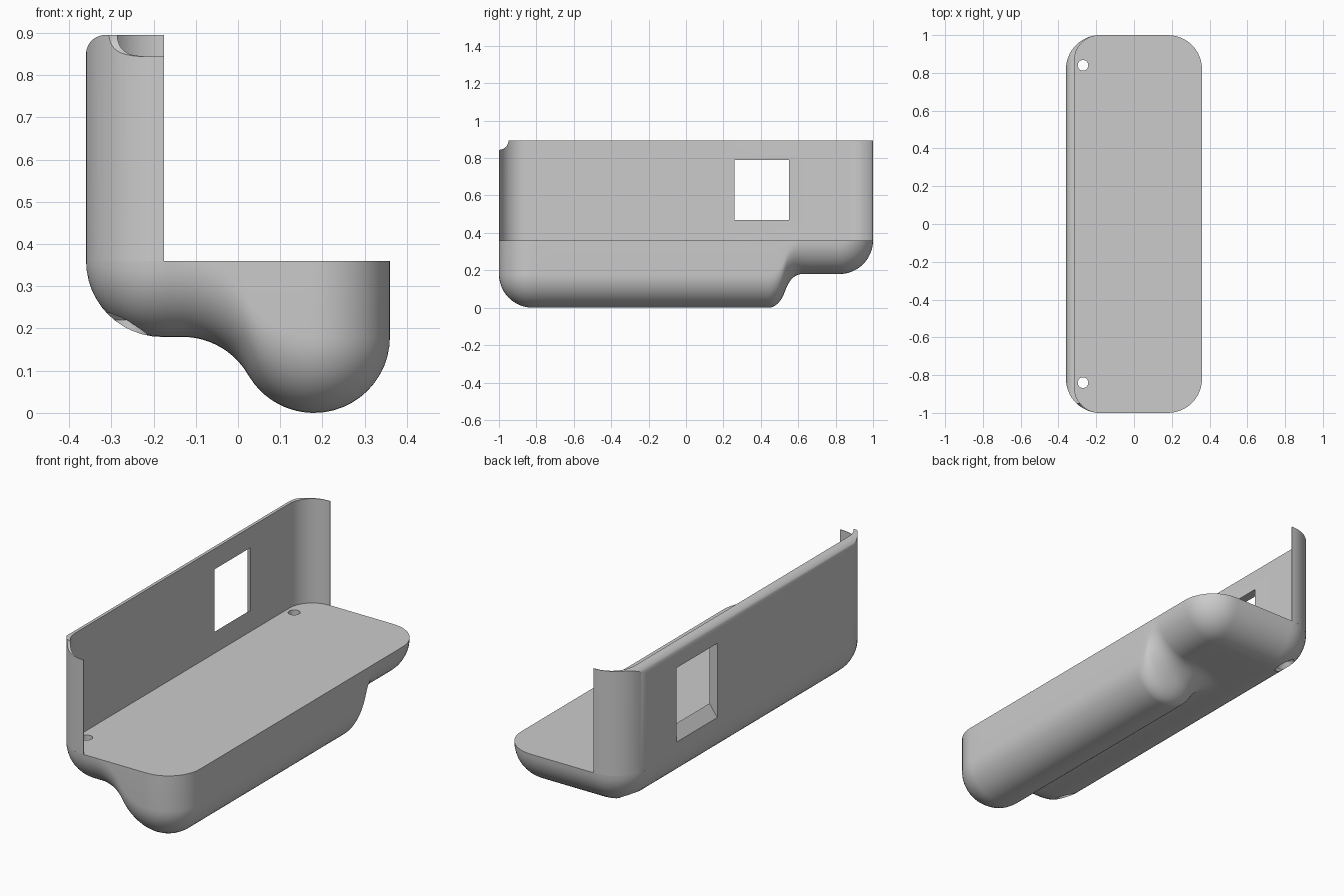
import bpy, bmesh, math
from math import sin, cos, pi, sqrt, hypot

cube = bpy.data.objects.get("Cube")
if cube:
    bpy.data.objects.remove(cube, do_unlink=True)

R = 0.18                    # main rounding radius
CORE_X, CORE_Y = 0.18, 0.82 # centres of the footprint corners
DECK, TOP = 0.36, 0.895     # heights of the shelf and of the wall
BLEND = R * sqrt(3)         # reach of the fillet beside the grip
GRIP_END = 0.44

grey = bpy.data.materials.new("plain grey")
grey.use_nodes = True
grey.diffuse_color = (0.6, 0.6, 0.6, 1)
grey.node_tree.nodes["Principled BSDF"].inputs["Base Color"].default_value = grey.diffuse_color


def make_object(name, bm, hidden=False):
    bmesh.ops.recalc_face_normals(bm, faces=bm.faces)
    mesh = bpy.data.meshes.new(name)
    bm.to_mesh(mesh)
    bm.free()
    mesh.materials.append(grey)
    obj = bpy.data.objects.new(name, mesh)
    bpy.context.collection.objects.link(obj)
    obj.hide_render = hidden
    return obj


def loft(name, sections, hidden=False):
    """Closed solid through matching closed sections."""
    bm = bmesh.new()
    rings = [[bm.verts.new(p) for p in s] for s in sections]
    n = len(rings[0])
    for a, b in zip(rings, rings[1:]):
        for i in range(n):
            j = (i + 1) % n
            bm.faces.new((a[i], a[j], b[j], b[i]))
    bm.faces.new(rings[0])
    bm.faces.new(rings[-1])
    return make_object(name, bm, hidden)


def finish(obj, cutters):
    """Cut the openings, then shade smooth with sharp edges kept."""
    bpy.ops.object.select_all(action='DESELECT')
    bpy.context.view_layer.objects.active = obj
    obj.select_set(True)
    for c in cutters:
        mod = obj.modifiers.new(c.name, 'BOOLEAN')
        mod.operation, mod.solver, mod.object = 'DIFFERENCE', 'EXACT', c
        bpy.ops.object.modifier_apply(modifier=mod.name)
        bpy.data.objects.remove(c, do_unlink=True)
    bpy.ops.object.shade_smooth_by_angle(angle=math.radians(30))


def grip_slope(d):
    """Round underside running into a concave fillet."""
    if d < BLEND / 2:
        return R - sqrt(R * R - d * d)
    if d < BLEND:
        return sqrt(R * R - (BLEND - d) ** 2)
    return R


def underside(x, y):
    ex, ey = max(abs(x) - CORE_X, 0), max(abs(y) - CORE_Y, 0)
    edge = R - sqrt(max(R * R - ex * ex - ey * ey, 0))
    d = hypot(max(CORE_X - x, 0), max(y - GRIP_END, 0) * BLEND / R)
    return edge + grip_slope(d)


def spread(a, b, n):
    return [a + (b - a) * i / n for i in range(n)]


# Body: rounded shelf with the grip bulging below it
arc = [sin(pi / 2 * i / 12) for i in range(13)]
xs = [-CORE_X - R * s for s in reversed(arc)][:-1]
xs += spread(-CORE_X, CORE_X, 28) + [CORE_X + R * s for s in arc]
ys = spread(-CORE_Y, GRIP_END, 16) + spread(GRIP_END, 0.62, 20) + spread(0.62, CORE_Y, 3)

bm = bmesh.new()
columns = []
for x in xs:
    reach = sqrt(max(R * R - max(abs(x) - CORE_X, 0) ** 2, 0))
    col = [-CORE_Y - reach * s for s in reversed(arc)][:-1] + ys
    col += [CORE_Y + reach * s for s in arc]
    columns.append([bm.verts.new((x, y, underside(x, y))) for y in col])
for a, b in zip(columns, columns[1:]):
    for i in range(len(a) - 1):
        bm.faces.new((a[i], b[i], b[i + 1], a[i + 1]))
bmesh.ops.remove_doubles(bm, verts=bm.verts, dist=1e-5)
rim = [e for e in bm.edges if e.is_boundary]
sides = bmesh.ops.extrude_edge_only(bm, edges=rim)["geom"]
for v in sides:
    if isinstance(v, bmesh.types.BMVert):
        v.co.z = DECK
bmesh.ops.holes_fill(bm, edges=[e for e in bm.edges if e.is_boundary], sides=0)
bmesh.ops.remove_doubles(bm, verts=bm.verts, dist=1e-5)
body = make_object("shelf_body", bm)


# Screw holes, widened underneath
def circle(x, y, z, r, n=24):
    return [(x + r * cos(2 * pi * i / n), y + r * sin(2 * pi * i / n), z) for i in range(n)]


screws = [loft("screw_cutter", [circle(-0.27, y, z, r) for z, r in
               ((0.1, 0.055), (0.22, 0.055), (0.25, 0.028), (0.5, 0.028))], True)
          for y in (-0.84, 0.84)]
finish(body, screws)


# Wall: curved plan, thinning to nothing at both ends
def bend(x_min, half_y, r, n=16):
    """One side of the wall plan, from the back end to the front end."""
    turn = [pi / 2 + pi / 2 * i / n for i in range(n + 1)]
    back = [(-0.175, half_y)] + [(x_min + r + r * cos(t), half_y - r + r * sin(t)) for t in turn]
    return back + [(x, -y) for x, y in reversed(back)]


plan = bend(-0.36, 1.0, R) + bend(-0.315, 0.997, 0.13)[::-1]
wall = loft("back_wall", [[(x, y, z) for x, y in plan] for z in (DECK, TOP)])

# Rounded upper edge
lip = [(-0.4, 0.95), (-0.4, 0.85)]
lip += [(-0.315 - 0.045 * cos(t), 0.85 + 0.0452 * sin(t))
        for t in (pi / 2 * i / 10 for i in range(11))] + [(-0.315, 0.95)]
lip_cutter = loft("lip_cutter", [[(x, y, z) for x, z in lip] for y in (-1.1, 1.1)], True)

# Cable notch in the front upper corner
notch_cutter = loft("notch_cutter", [[(x, -1 + y, TOP + z) for y, z, _ in circle(0, 0, 0, 0.051, 40)]
                                     for x in (-0.5, 0)], True)


# Window, flared toward the outside
def window(x, t):
    y0, y1, z0, z1 = 0.26, 0.55 + 0.04 * t, 0.47 - 0.06 * t, 0.79
    return [(x, y0, z0), (x, y1, z0), (x, y1, z1), (x, y0, z1)]


window_cutter = loft("window_cutter", [window(-0.25, 0), window(-0.315, 0),
                                       window(-0.36, 1), window(-0.42, 1)], True)
finish(wall, [lip_cutter, notch_cutter, window_cutter])
